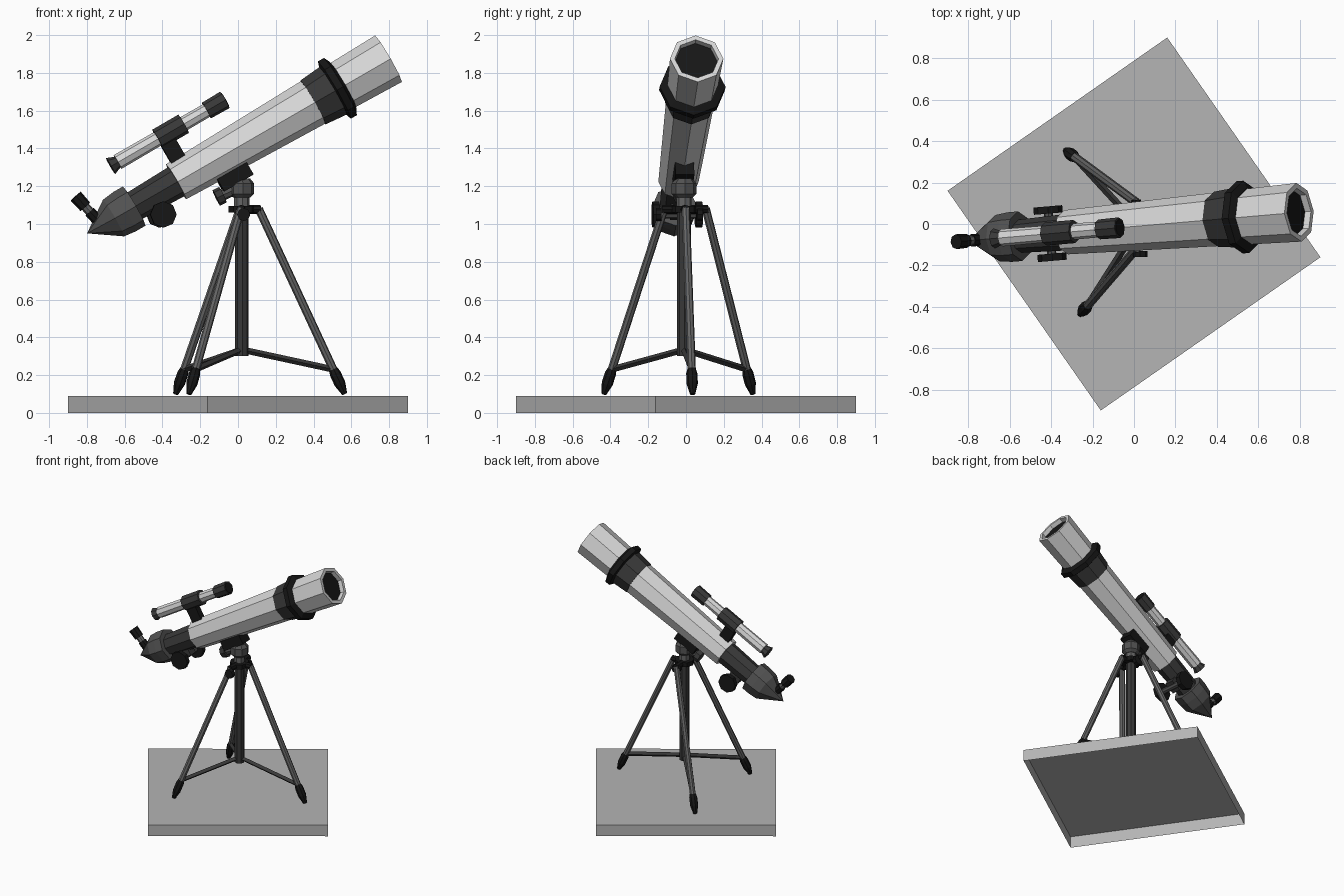
import bpy, bmesh, math
from mathutils import Vector, Matrix

if "Cube" in bpy.data.objects:
    bpy.data.objects.remove(bpy.data.objects["Cube"])

def material(name, value):
    m = bpy.data.materials.new(name)
    m.diffuse_color = (value, value, value, 1)
    m.use_nodes = True
    m.node_tree.nodes["Principled BSDF"].inputs["Base Color"].default_value = m.diffuse_color
    return m

WHITE = material("tube_white", 0.68)
STONE = material("base_grey", 0.46)
MID = material("metal_grey", 0.13)
STEEL = material("steel_grey", 0.085)
DARK = material("dark_grey", 0.04)
BLACK = material("black", 0.008)

# Optical frame: S along the tube, V sideways, W up from the tube
PIVOT = Vector((0.02, -0.01, 1.425))
EL, AZ = math.radians(30), math.radians(4.9)
S = Vector((math.cos(EL) * math.cos(AZ), math.cos(EL) * math.sin(AZ), math.sin(EL)))
V = Vector((-math.sin(AZ), math.cos(AZ), 0))
W = S.cross(V)
Z = Vector((0, 0, 1))

def at(s, v=0, w=0):
    return PIVOT + S * s + V * v + W * w

def finish(name, bm, mat):
    bmesh.ops.recalc_face_normals(bm, faces=bm.faces[:])
    me = bpy.data.meshes.new(name)
    bm.to_mesh(me)
    bm.free()
    me.materials.append(mat)
    ob = bpy.data.objects.new(name, me)
    bpy.context.collection.objects.link(ob)
    return ob

def lathe(name, mat, profile, origin, axis, up=None, n=8):
    """Turned part: profile of (distance along axis, radius), closed at both ends."""
    axis = axis.normalized()
    up = up or axis.orthogonal()
    up = (up - axis * up.dot(axis)).normalized()
    side = axis.cross(up)
    bm = bmesh.new()
    rings = []
    for d, r in profile:
        ring = []
        for i in range(n):
            a = 2 * math.pi * i / n
            ring.append(bm.verts.new(origin + axis * d + (up * math.cos(a) + side * math.sin(a)) * r))
        rings.append(ring)
    for a, b in zip(rings, rings[1:]):
        for i in range(n):
            bm.faces.new((a[i], a[(i + 1) % n], b[(i + 1) % n], b[i]))
    for ring in (rings[0], rings[-1]):
        bm.faces.new(ring)
    bmesh.ops.remove_doubles(bm, verts=bm.verts[:], dist=1e-5)
    return finish(name, bm, mat)

def optic(name, mat, profile, v=0, w=0):
    return lathe(name, mat, profile, at(0, v, w), S, W)

def rod(name, mat, a, b, r1, r2=None, n=8):
    a, b = Vector(a), Vector(b)
    return lathe(name, mat, [(0, r1), ((b - a).length, r2 or r1)], a, b - a, Z if abs((b - a).normalized().z) < .99 else None, n)

def box(name, mat, centre, size, axes):
    bm = bmesh.new()
    bmesh.ops.create_cube(bm, size=1)
    rot = Matrix(axes).transposed().to_4x4()
    bm.transform(Matrix.Translation(centre) @ rot @ Matrix.Diagonal((*size, 1)))
    return finish(name, bm, mat)

# Base slab, open underneath
bm = bmesh.new()
bmesh.ops.create_cube(bm, size=1)
bmesh.ops.delete(bm, geom=[f for f in bm.faces if f.normal.z < -0.5], context='FACES')
bm.transform(Matrix.Translation((0, 0, 0.045)) @ Matrix.Rotation(math.radians(34.9), 4, 'Z')
             @ Matrix.Diagonal((1.293, 1.293, 0.09, 1)))
me = bpy.data.meshes.new("base_slab")
bm.to_mesh(me)
bm.free()
me.materials.append(STONE)
bpy.context.collection.objects.link(bpy.data.objects.new("base_slab", me))

# Main tube with recessed lens
optic("main_tube", WHITE, [(-0.403, 0.107), (0.45, 0.13), (0.9, 0.142), (0.9, 0.116), (0.86, 0.114)])
optic("front_lens", BLACK, [(0.862, 0.113), (0.868, 0.113)])
optic("tube_collar", DARK, [(0.437, 0.134), (0.57, 0.146)])
optic("collar_flange", BLACK, [(0.56, 0.15), (0.568, 0.175), (0.605, 0.175), (0.622, 0.14)])

# Focuser and diagonal
optic("focuser_tube", DARK, [(-0.67, 0.08), (-0.40, 0.088)])
optic("diagonal_ring", STEEL, [(-0.787, 0.112), (-0.72, 0.12), (-0.66, 0.12)])
optic("diagonal_cone", STEEL, [(-0.949, 0), (-0.787, 0.112)])
box("focuser_housing", DARK, at(-0.557, 0, -0.09), (0.09, 0.07, 0.06), (S, V, W))
rod("focus_shaft", STEEL, at(-0.557, -0.11, -0.111), at(-0.557, 0.11, -0.111), 0.022)
for side, label in ((-1, "near"), (1, "far")):
    rod("focus_knob_" + label, BLACK, at(-0.557, side * 0.097, -0.111), at(-0.557, side * 0.132, -0.111), 0.07)

# Eyepiece
eye = Vector((-0.735, -0.075, 1.01))
eye_dir = Vector((-0.67, -0.057, 0.74))
lathe("eyepiece_holder", BLACK, [(-0.02, 0.03), (0.075, 0.03)], eye, eye_dir, V)
lathe("eyepiece_barrel", MID, [(0.075, 0.024), (0.115, 0.024)], eye, eye_dir, V)
lathe("eyepiece_cap", BLACK, [(0.11, 0.034), (0.185, 0.036)], eye, eye_dir, V)

# Finder scope
FW = 0.246
optic("finder_tube", WHITE, [(-0.62, 0.042), (-0.06, 0.038)], w=FW)
optic("finder_front_cap", DARK, [(-0.075, 0.048), (0.038, 0.05)], w=FW)
optic("finder_front_lens", BLACK, [(0.036, 0.042), (0.041, 0.042)], w=FW)
optic("finder_band", DARK, [(-0.375, 0.056), (-0.215, 0.056)], w=FW)
optic("finder_eyecup", DARK, [(-0.663, 0.049), (-0.615, 0.03)], w=FW)
box("finder_post", BLACK, at(-0.335, 0, 0.145), (0.085, 0.05, 0.12), (S, V, W))

# Mount head
box("tube_saddle", BLACK, at(-0.12, 0, -0.133), (0.18, 0.1, 0.075), (S, V, W))
hub = Vector((0.02, -0.01, 0))
lathe("mount_head", STEEL, [(1.14, 0.045), (1.16, 0.066), (1.215, 0.066), (1.24, 0.045)], hub, Z, V)
lathe("mount_neck", MID, [(1.07, 0.04), (1.15, 0.04)], hub, Z, V)
rod("tilt_shaft", STEEL, (-0.09, -0.02, 1.15), (0.02, -0.01, 1.2), 0.03)
rod("tilt_knob", DARK, (-0.115, -0.022, 1.138), (-0.08, -0.019, 1.155), 0.046)

# Tripod
lathe("tripod_collar", BLACK, [(1.06, 0.07), (1.095, 0.07)], hub, Z, V)
lathe("centre_post", DARK, [(0.30, 0.037), (1.07, 0.037)], hub, Z, V)
legs = (("front", (0.11, -0.002, 1.08), (0.565, 0.035, 0.10)),
        ("left", (0.01, 0.105, 1.08), (-0.33, 0.355, 0.10)),
        ("right", (0.015, -0.115, 1.08), (-0.26, -0.435, 0.10)))
for label, top, tip in legs:
    top, tip = Vector(top), Vector(tip)
    d = (tip - top).normalized()
    rod("leg_" + label, MID, top, tip - d * 0.1, 0.022)
    lathe("foot_" + label, BLACK, [(-0.145, 0.023), (-0.12, 0.03), (-0.06, 0.03), (0, 0.014)], tip, d, Z)
    out = Vector((top.x, top.y, 1.077))
    rod("leg_lug_" + label, BLACK, hub + Z * 1.077, out + (out - hub - Z * 1.077) * 0.1, 0.024)
    # spreader bar from post to leg
    rod("spreader_" + label, DARK, hub + Z * 0.335, top.lerp(tip, 0.867), 0.017, n=4)
# clamp knobs on the tripod collar
for y in (-0.145, 0.075):
    rod("collar_clamp", BLACK, (0.03, y - 0.015, 1.05), (0.03, y + 0.015, 1.05), 0.035)
